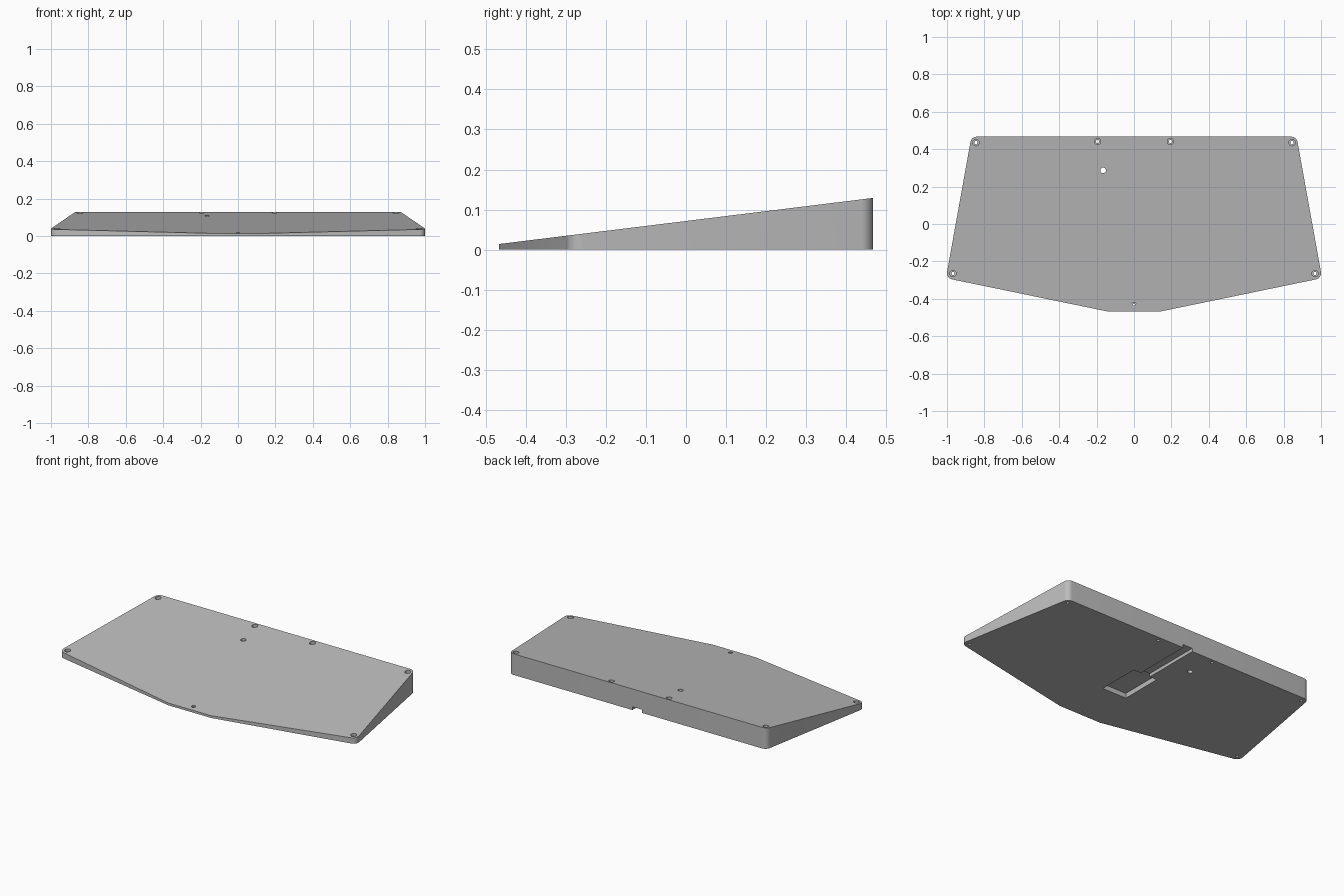
import bpy, bmesh
from math import radians, sin, cos
from mathutils import Vector

cube = bpy.data.objects.get("Cube")
if cube:
    bpy.data.objects.remove(cube, do_unlink=True)

grey = bpy.data.materials.new("plain_grey")
grey.use_nodes = True
grey.diffuse_color = (0.5, 0.5, 0.5, 1)
grey.node_tree.nodes["Principled BSDF"].inputs["Base Color"].default_value = (0.5, 0.5, 0.5, 1)

HALF_DEPTH, FRONT_Z, BACK_Z = 0.467, 0.014, 0.129


def top_z(y):
    return FRONT_Z + (BACK_Z - FRONT_Z) * (y + HALF_DEPTH) / (2 * HALF_DEPTH)


def prism(name, outline, low, high):
    """Extrude an anticlockwise outline between two height functions of y."""
    bm = bmesh.new()
    bottom = [bm.verts.new((x, y, low(y))) for x, y in outline]
    top = [bm.verts.new((x, y, high(y))) for x, y in outline]
    bm.faces.new(top)
    bm.faces.new(bottom[::-1])
    n = len(outline)
    for i in range(n):
        j = (i + 1) % n
        bm.faces.new((bottom[i], bottom[j], top[j], top[i]))
    mesh = bpy.data.meshes.new(name)
    bm.to_mesh(mesh)
    bm.free()
    mesh.materials.append(grey)
    obj = bpy.data.objects.new(name, mesh)
    bpy.context.collection.objects.link(obj)
    return obj


def arc(cx, cy, r, start, end, steps):
    angles = [radians(start + (end - start) * i / steps) for i in range(steps + 1)]
    return [(cx + r * cos(a), cy + r * sin(a)) for a in angles]


def cut(body, cutter):
    bpy.context.view_layer.objects.active = body
    mod = body.modifiers.new("cut", "BOOLEAN")
    mod.operation, mod.solver, mod.object = "DIFFERENCE", "EXACT", cutter
    bpy.ops.object.modifier_apply(modifier=mod.name)
    bpy.data.objects.remove(cutter, do_unlink=True)


def drill(body, x, y, r, low):
    ring = arc(x, y, r, 0, 360, 24)[:-1]
    cut(body, prism("drill", ring, low, lambda v: 0.3))


# Wedge body: right half of the outline, mirrored to the left
half = [(0.145, -HALF_DEPTH)]
half += arc(0.965, -0.262, 0.035, -78.4, 10.2, 8)
half += arc(0.84, 0.432, 0.035, 10.2, 90, 8)
outline = half + [(-x, y) for x, y in reversed(half)]
body = prism("wedge_base", outline, lambda y: 0.0, top_z)

# Countersunk screw holes: wide seat below the sloping top, narrow hole through
screws = [(s * x, y, 0.017, 0.009) for s in (-1, 1)
          for x, y in ((0.845, 0.435), (0.968, -0.265), (0.195, 0.441))]
screws.append((0, -0.431, 0.012, 0.006))
for x, y, seat, shaft in screws:
    floor = top_z(y) * 0.6 if y < 0 else top_z(y) - 0.02
    drill(body, x, y, seat, lambda v: floor)
    drill(body, x, y, shaft, lambda v: -0.1)

# Plain through hole
drill(body, -0.165, 0.287, 0.015, lambda v: -0.1)

# Underside pocket with a cable channel leading out of the back
for x0, x1, y0, y1, depth in ((-0.08, 0.086, -0.166, 0.1, 0.03),
                              (-0.03, 0.036, 0.05, 0.6, 0.02)):
    box = [(x0, y0), (x1, y0), (x1, y1), (x0, y1)]
    cut(body, prism("pocket", box, lambda v: -0.1, lambda v: depth))

# Smooth the rounded corners, keep hard edges crisp
bpy.ops.object.select_all(action="DESELECT")
body.select_set(True)
bpy.context.view_layer.objects.active = body
bpy.ops.object.shade_smooth_by_angle(angle=radians(30))
